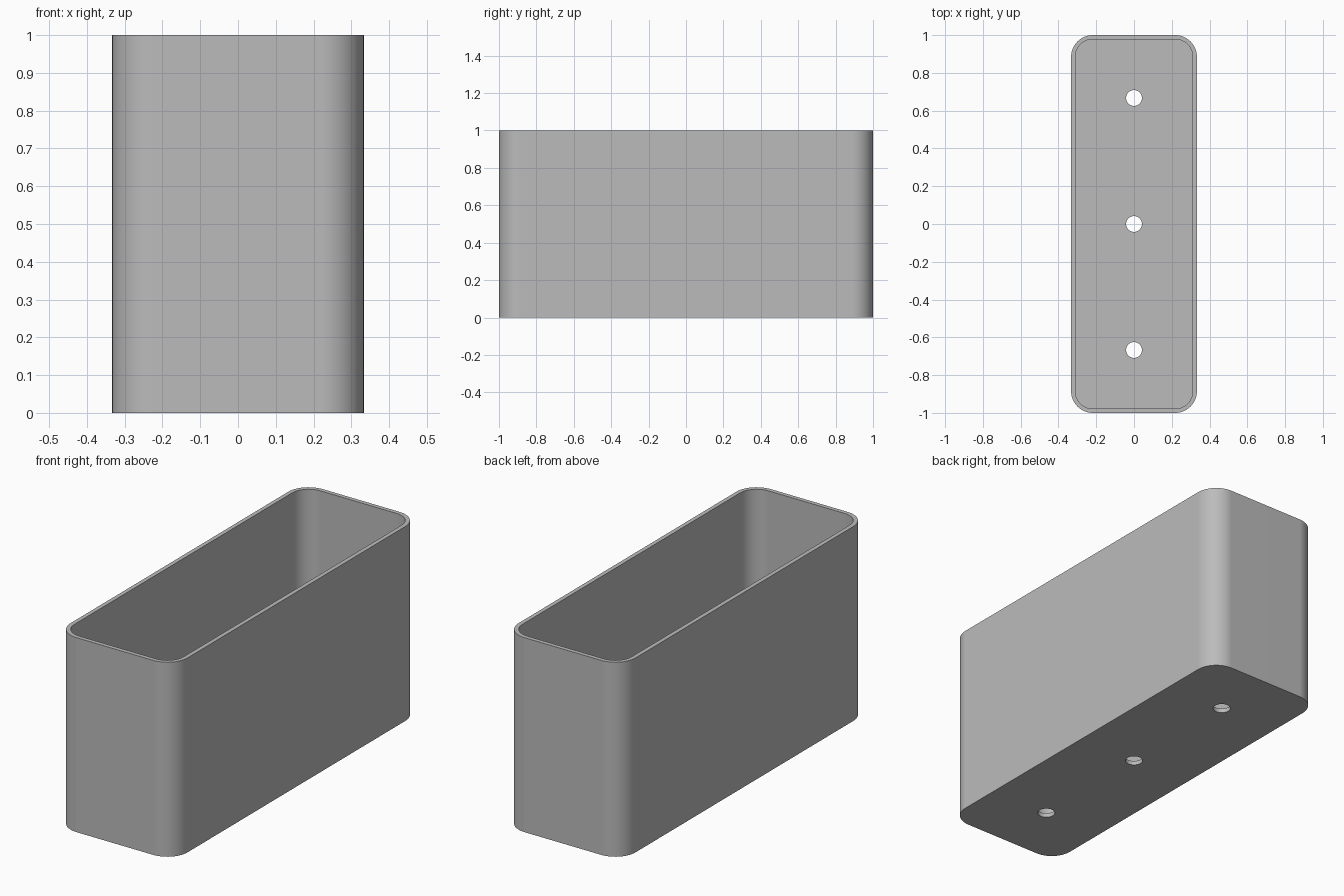
import bpy
import bmesh
from math import cos, sin, pi, radians

HALF_X, HALF_Y, HEIGHT = 0.333, 1.0, 1.0
RADIUS, WALL, FLOOR = 0.115, 0.022, 0.022
HOLE_RADIUS, HOLE_SPACING = 0.042, 0.667
CORNER_STEPS = 12

if "Cube" in bpy.data.objects:
    bpy.data.objects.remove(bpy.data.objects["Cube"])


def rounded_outline(hx, hy, r, steps):
    """Counter-clockwise rectangle outline with round corners."""
    points = []
    for i, (sx, sy) in enumerate([(1, 1), (-1, 1), (-1, -1), (1, -1)]):
        for k in range(steps + 1):
            a = (i + k / steps) * pi / 2
            points.append((sx * (hx - r) + r * cos(a), sy * (hy - r) + r * sin(a)))
    return points


def circle_outline(y, r, count=32):
    return [(r * cos(2 * pi * k / count), y + r * sin(2 * pi * k / count))
            for k in range(count)]


def prism(name, outline, z0, z1):
    """Closed solid: an outline extruded from z0 to z1."""
    bm = bmesh.new()
    base = bm.faces.new([bm.verts.new((x, y, z0)) for x, y in outline])
    top = bmesh.ops.extrude_face_region(bm, geom=[base], use_keep_orig=True)
    verts = [v for v in top["geom"] if isinstance(v, bmesh.types.BMVert)]
    bmesh.ops.translate(bm, verts=verts, vec=(0, 0, z1 - z0))
    bmesh.ops.recalc_face_normals(bm, faces=bm.faces)
    mesh = bpy.data.meshes.new(name)
    bm.to_mesh(mesh)
    bm.free()
    obj = bpy.data.objects.new(name, mesh)
    bpy.context.collection.objects.link(obj)
    return obj


# Outer body
box = prism("open_box", rounded_outline(HALF_X, HALF_Y, RADIUS, CORNER_STEPS), 0, HEIGHT)

# Cavity and the three drain holes in the floor
inner = rounded_outline(HALF_X - WALL, HALF_Y - WALL, RADIUS - WALL, CORNER_STEPS)
cutters = [prism("cavity_cutter", inner, FLOOR, HEIGHT + 0.1)]
for i in (-1, 0, 1):
    hole = circle_outline(i * HOLE_SPACING, HOLE_RADIUS)
    cutters.append(prism("drain_hole_cutter", hole, -0.1, FLOOR + 0.1))

bpy.ops.object.select_all(action="DESELECT")
box.select_set(True)
bpy.context.view_layer.objects.active = box
for cutter in cutters:
    cutter.hide_render = True
    cut = box.modifiers.new("cut", "BOOLEAN")
    cut.operation = "DIFFERENCE"
    cut.solver = "EXACT"
    cut.object = cutter
    bpy.ops.object.modifier_apply(modifier=cut.name)
    bpy.data.objects.remove(cutter)

# Smooth corners, crisp rims and flat walls
bpy.ops.object.shade_smooth_by_angle(angle=radians(30))
weighted = box.modifiers.new("flat_walls", "WEIGHTED_NORMAL")
weighted.keep_sharp = True

# Plain grey material
grey = bpy.data.materials.new("plain_grey")
grey.use_nodes = True
colour = (0.5, 0.5, 0.5, 1)
grey.diffuse_color = colour
grey.node_tree.nodes["Principled BSDF"].inputs["Base Color"].default_value = colour
box.data.materials.clear()
box.data.materials.append(grey)
